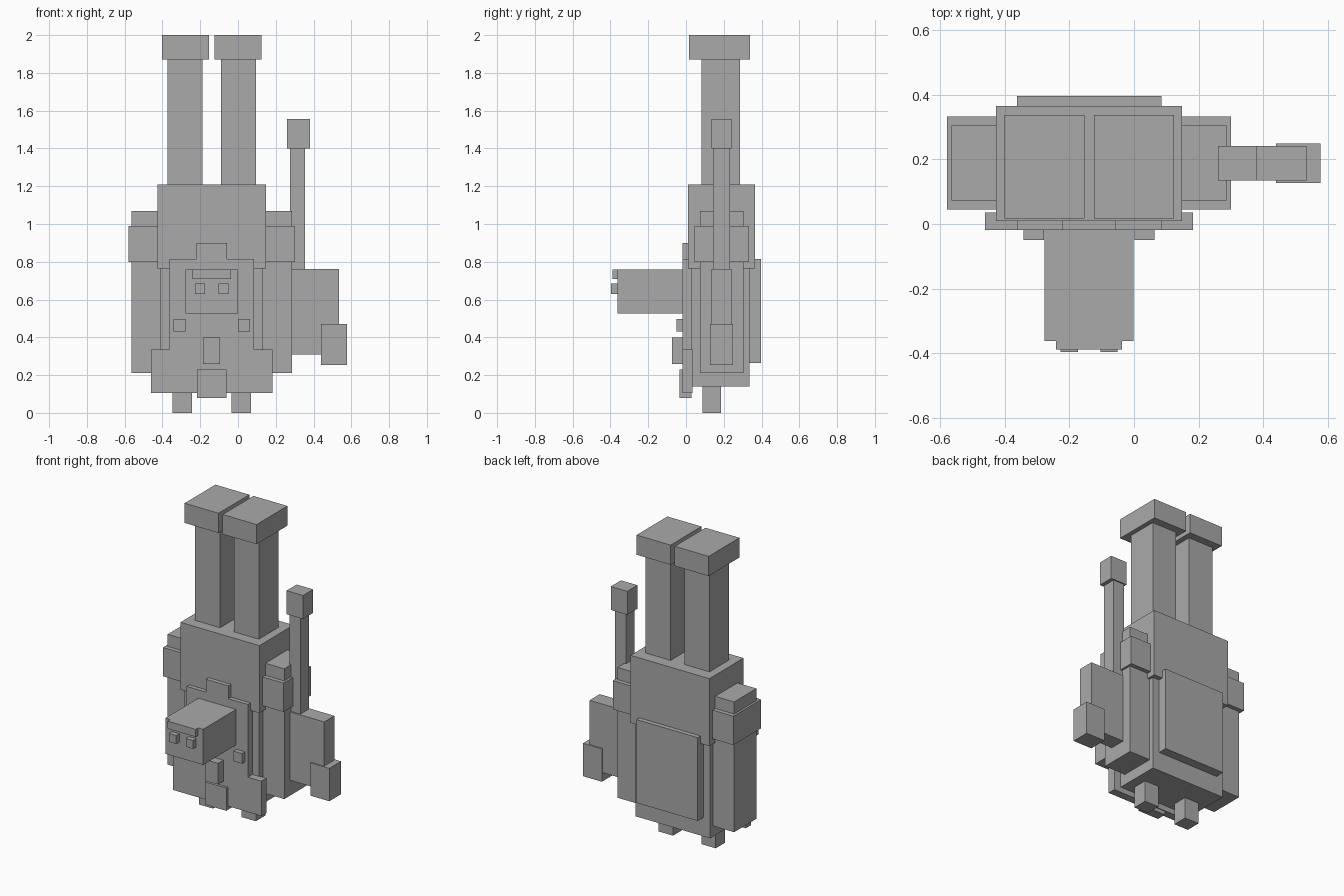
import bpy
import bmesh

cube = bpy.data.objects.get("Cube")
if cube:
    bpy.data.objects.remove(cube, do_unlink=True)

grey = bpy.data.materials.new("plain grey")
grey.use_nodes = True
COLOUR = (0.4, 0.4, 0.4, 1)
grey.diffuse_color = COLOUR
grey.node_tree.nodes["Principled BSDF"].inputs["Base Color"].default_value = COLOUR

MID = -0.139  # symmetry plane of the body, the raised arm sits outside it


def box(name, x, y, z):
    """Box from (low, high) ranges along each axis."""
    mesh = bpy.data.meshes.new(name)
    bm = bmesh.new()
    bmesh.ops.create_cube(bm, size=1)
    for v in bm.verts:
        for axis, (low, high) in enumerate((x, y, z)):
            v.co[axis] = high if v.co[axis] > 0 else low
    bm.to_mesh(mesh)
    bm.free()
    mesh.materials.append(grey)
    obj = bpy.data.objects.new(name, mesh)
    bpy.context.collection.objects.link(obj)


def centred(name, half, y, z):
    """Box centred on the body's symmetry plane."""
    box(name, (MID - half, MID + half), y, z)


def pair(name, inner, outer, y, z):
    """Two boxes mirrored across the body's symmetry plane."""
    box("left_" + name, (MID + inner, MID + outer), y, z)
    box("right_" + name, (MID - outer, MID - inner), y, z)


# Body
centred("upper_body", 0.288, (0.01, 0.366), (0.765, 1.21))
centred("lower_body", 0.272, (0.03, 0.335), (0.14, 0.77))
centred("back_plate", 0.224, (0.33, 0.396), (0.265, 0.815))
pair("foot", 0.104, 0.208, (0.087, 0.186), (0, 0.15))

# Tall columns with caps
pair("column", 0.05, 0.233, (0.083, 0.287), (1.2, 1.87))
pair("column_cap", 0.015, 0.263, (0.017, 0.338), (1.87, 2))

# Arms and shoulders
pair("arm", 0.26, 0.426, (0.073, 0.305), (0.21, 1.07))
pair("shoulder", 0.27, 0.44, (0.045, 0.333), (0.8, 0.99))

# Stepped front apron
centred("apron_base", 0.322, (-0.018, 0.035), (0.105, 0.335))
centred("apron_chest", 0.224, (-0.018, 0.035), (0.3, 0.815))
centred("apron_collar", 0.082, (-0.018, 0.03), (0.8, 0.9))
centred("apron_flap", 0.077, (-0.034, 0.03), (0.08, 0.23))
centred("apron_buckle", 0.045, (-0.074, -0.01), (0.26, 0.4))
pair("apron_button", 0.14, 0.203, (-0.049, -0.01), (0.43, 0.497))

# Head
centred("head", 0.138, (-0.363, 0), (0.525, 0.76))
centred("brow", 0.102, (-0.389, -0.36), (0.71, 0.76))
pair("eye", 0.035, 0.088, (-0.396, -0.36), (0.63, 0.685))

# Held staff with its grip block
box("staff", (0.275, 0.355), (0.143, 0.233), (0.7, 1.41))
box("staff_tip", (0.26, 0.38), (0.135, 0.241), (1.4, 1.555))
box("staff_grip", (0.26, 0.535), (0.135, 0.241), (0.31, 0.762))
box("staff_end", (0.44, 0.578), (0.127, 0.249), (0.253, 0.47))
